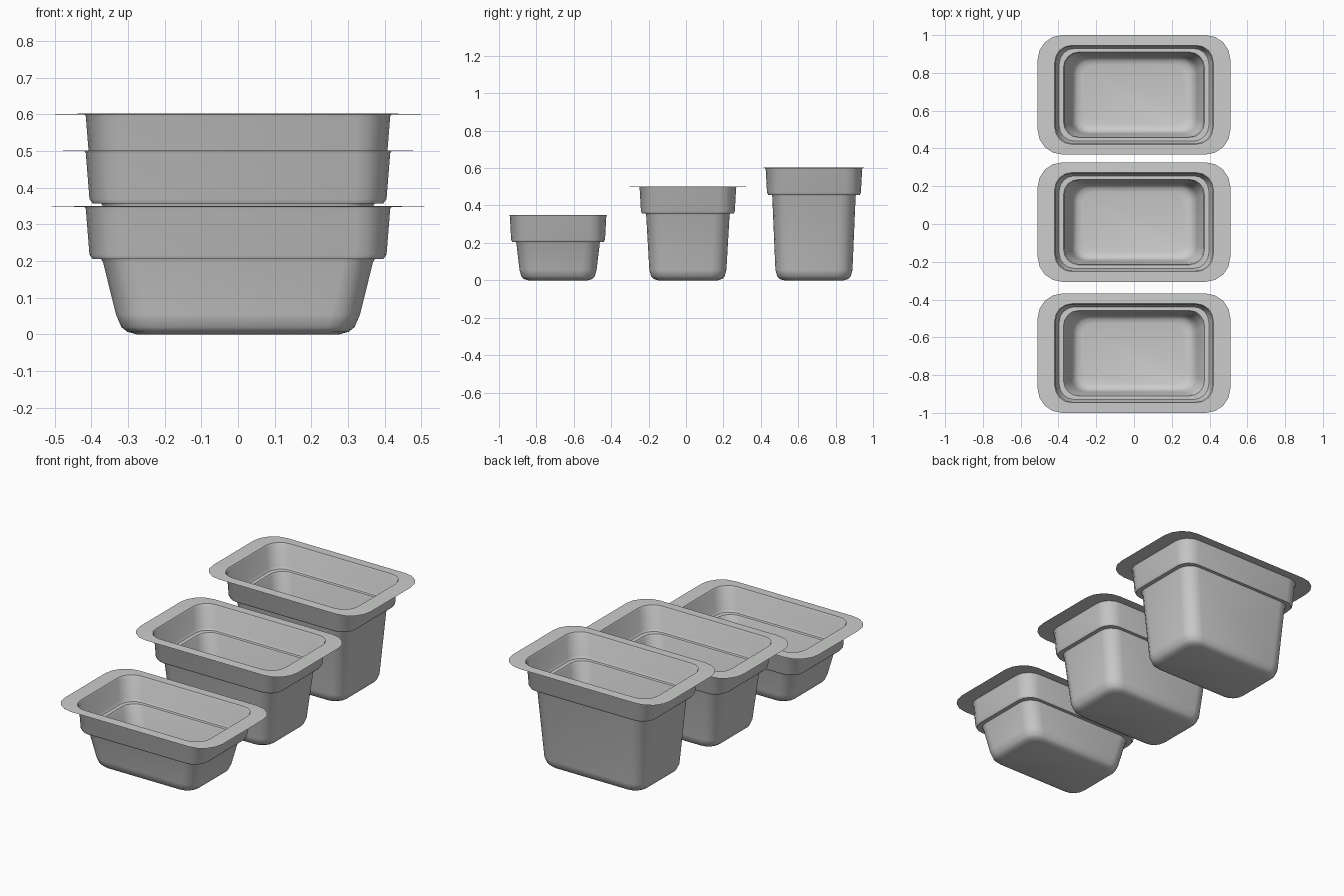
import bpy, bmesh, math

cube = bpy.data.objects.get("Cube")
if cube:
    bpy.data.objects.remove(cube, do_unlink=True)

# Brushed steel
steel = bpy.data.materials.new("steel_grey")
steel.use_nodes = True
colour = (0.6, 0.61, 0.6, 1)
steel.diffuse_color = colour
steel.node_tree.nodes["Principled BSDF"].inputs["Base Color"].default_value = colour

SEGMENTS = 4


def rounded_ring(bm, hx, hy, radius, z):
    """Rounded rectangle of vertices, counter-clockwise."""
    ring = []
    for corner, (sx, sy) in enumerate([(1, 1), (-1, 1), (-1, -1), (1, -1)]):
        for i in range(SEGMENTS + 1):
            a = math.pi / 2 * (corner + i / SEGMENTS)
            ring.append(bm.verts.new((sx * (hx - radius) + radius * math.cos(a),
                                      sy * (hy - radius) + radius * math.sin(a), z)))
    return ring


def make_pan(name, y, height):
    ledge = height - 0.145
    # Half width, half depth, corner radius, height: from rim down to floor
    profile = [
        (0.51, 0.316, 0.13, height - 0.002),
        (0.42, 0.262, 0.09, height),
        (0.415, 0.258, 0.09, height - 0.008),
        (0.405, 0.251, 0.085, ledge + 0.012),
        (0.396, 0.245, 0.08, ledge),
        (0.373, 0.226, 0.08, ledge),
        (0.368, 0.223, 0.08, ledge - 0.008),
        (0.333, 0.206, 0.08, 0.055),
        (0.318, 0.196, 0.075, 0.02),
        (0.302, 0.183, 0.07, 0.007),
        (0.275, 0.16, 0.06, 0),
    ]
    bm = bmesh.new()
    rings = [rounded_ring(bm, *p) for p in profile]
    for upper, lower in zip(rings, rings[1:]):
        n = len(upper)
        for i in range(n):
            j = (i + 1) % n
            bm.faces.new((upper[i], upper[j], lower[j], lower[i]))
    bm.faces.new(rings[-1])
    mesh = bpy.data.meshes.new(name)
    bm.to_mesh(mesh)
    bm.free()
    mesh.materials.append(steel)
    pan = bpy.data.objects.new(name, mesh)
    pan.location.y = y
    bpy.context.collection.objects.link(pan)
    bpy.ops.object.select_all(action='DESELECT')
    pan.select_set(True)
    bpy.context.view_layer.objects.active = pan
    bpy.ops.object.shade_smooth_by_angle(angle=math.radians(40))


# Three pans of growing depth, front to back
make_pan("shallow_pan", -0.684, 0.35)
make_pan("medium_pan", 0.01, 0.502)
make_pan("deep_pan", 0.684, 0.602)
